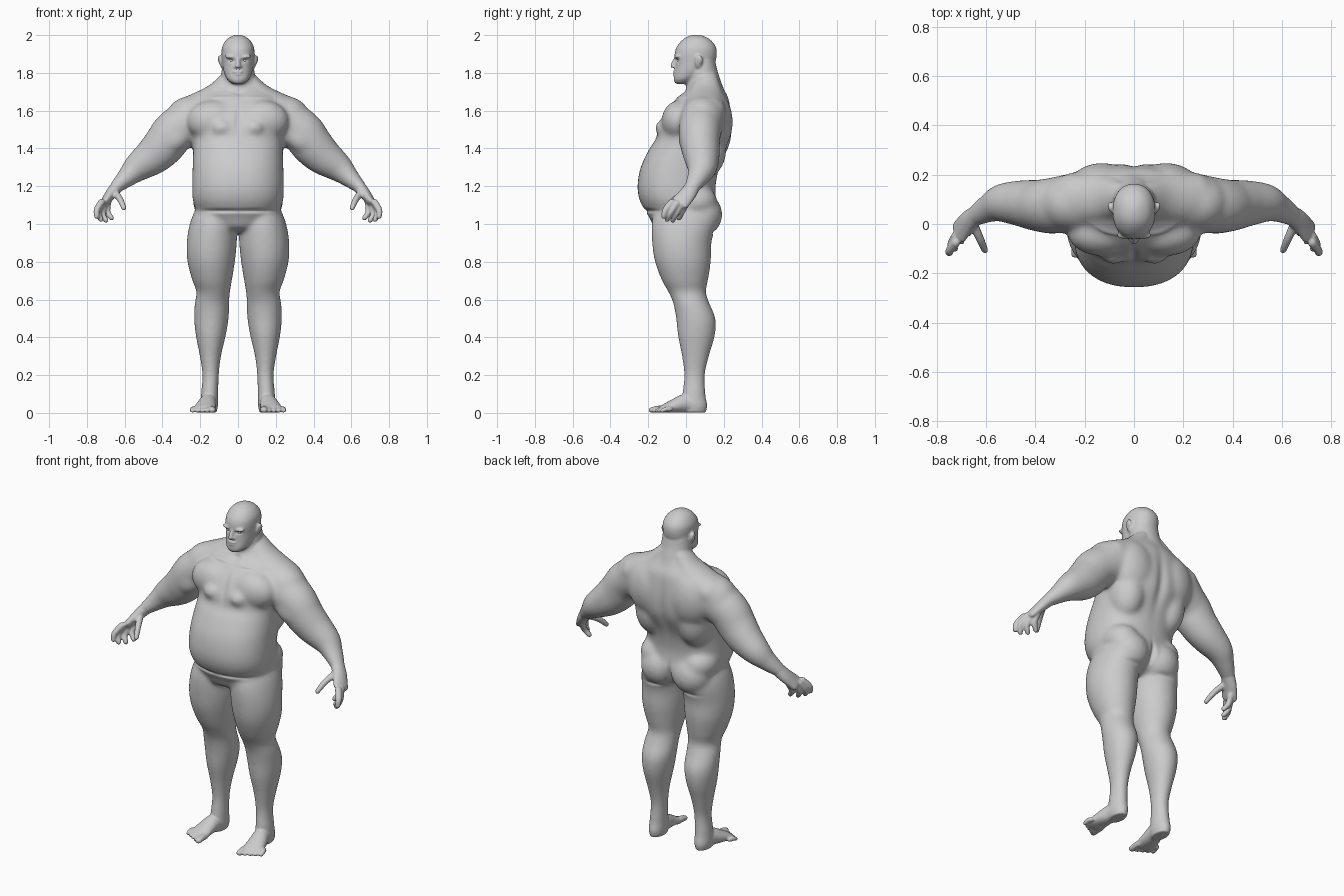
import bpy, bmesh, math
from mathutils import Vector, Matrix

bm = bmesh.new()
X, Y, Z = Vector((1, 0, 0)), Vector((0, 1, 0)), Vector((0, 0, 1))


def spline(rows, steps):
    """Catmull-Rom interpolation through rows of numbers."""
    rows = [Vector(r) for r in rows]
    out = []
    for i in range(len(rows) - 1):
        p0, p1 = rows[max(i - 1, 0)], rows[i]
        p2, p3 = rows[i + 1], rows[min(i + 2, len(rows) - 1)]
        for k in range(steps):
            t = k / steps
            out.append(0.5 * (2 * p1 + (p2 - p0) * t + (2 * p0 - 5 * p1 + 4 * p2 - p3) * t * t
                              + (3 * p1 - p0 - 3 * p2 + p3) * t ** 3))
    return out + [rows[-1]]


def tube(rows, s=1, ref=Y, flat=False, power=2.0, n=32, steps=5):
    """Loft ellipses (x, y, z, side radius, ref radius) with rounded ends; s mirrors in x."""
    rows = spline(rows, steps)
    pts = [Vector(r[:3]) for r in rows]
    rings = []
    data = []
    for i, r in enumerate(rows):
        t = (pts[min(i + 1, len(pts) - 1)] - pts[max(i - 1, 0)]).normalized()
        u, v = X, Y
        if not flat:
            v = (ref - t * ref.dot(t)).normalized()
            u = v.cross(t)
        data.append((pts[i], u, v, r[3], r[4], t))
    if not flat:  # domed ends
        for end, sign in ((0, -1), (-1, 1)):
            p, u, v, a, b, t = data[end]
            caps = [(p + t * sign * min(a, b) * math.sin(w), u, v, a * math.cos(w), b * math.cos(w), t)
                    for w in (0.5, 0.9, 1.25, 1.5)]
            data = caps[::-1] + data if end == 0 else data + caps
    for p, u, v, a, b, t in data:
        ring = []
        for k in range(n):
            c, d = math.cos(k * math.tau / n), math.sin(k * math.tau / n)
            c = math.copysign(abs(c) ** (2 / power), c)
            d = math.copysign(abs(d) ** (2 / power), d)
            q = p + u * (a * c) + v * (b * d)
            ring.append(bm.verts.new((q.x * s, q.y, max(q.z, 0.001))))
        rings.append(ring)
    for r0, r1 in zip(rings, rings[1:]):
        for k in range(n):
            bm.faces.new((r0[k], r0[(k + 1) % n], r1[(k + 1) % n], r1[k]))
    bm.faces.new(rings[0])
    bm.faces.new(rings[-1])


def stack(rows, s=1, power=2.0, n=32):
    """Horizontal loft from rows of (z, centre x, half width, front y, back y)."""
    tube([(cx, (f + b) / 2, z, w, (b - f) / 2) for z, cx, w, f, b in rows], s, flat=True, power=power, n=n)


def blob(c, r, s=1, tilt=0):
    m = Matrix.Translation((c[0] * s, c[1], c[2])) @ Matrix.Rotation(tilt * s, 4, 'Y') @ Matrix.Diagonal((*r, 1))
    bmesh.ops.create_uvsphere(bm, u_segments=28, v_segments=18, radius=1, matrix=m)


# Torso with a hanging belly
stack([(1.77, 0, .085, .03, .17), (1.715, 0, .15, .005, .2), (1.67, 0, .215, -.045, .225),
       (1.6, 0, .25, -.105, .238), (1.52, 0, .25, -.145, .245), (1.45, 0, .243, -.16, .24),
       (1.4, 0, .238, -.193, .225), (1.3, 0, .24, -.24, .178), (1.2, 0, .243, -.257, .157),
       (1.13, 0, .24, -.247, .16), (1.08, 0, .225, -.222, .172), (1.03, 0, .2, -.192, .16),
       (.98, 0, .13, -.165, .11), (.955, 0, .05, -.1, .05)], power=2.3, n=64)

# Neck and skull
stack([(1.62, 0, .12, 0, .21), (1.7, 0, .1, .0, .205), (1.75, 0, .093, .006, .188),
       (1.81, 0, .087, .012, .167), (1.88, 0, .078, .03, .152)])
stack([(1.74, 0, .024, -.054, -.015), (1.752, 0, .045, -.064, .03), (1.775, 0, .063, -.065, .07),
       (1.81, 0, .076, -.061, .12), (1.85, 0, .083, -.058, .152), (1.9, 0, .087, -.06, .163),
       (1.94, 0, .083, -.048, .157), (1.975, 0, .062, -.018, .129), (1.994, 0, .034, .012, .095),
       (2.002, 0, .008, .045, .065)], power=2.15, n=48)

# Nose and lips
tube([(0, -.054, 1.88, .01, .008), (0, -.066, 1.855, .011, .01), (0, -.073, 1.836, .014, .01)])
blob((0, -.06, 1.806), (.026, .011, .006))
blob((0, -.058, 1.793), (.023, .012, .006))

for s in (1, -1):
    # Face sides: brow, nostril, ear
    blob((.036, -.044, 1.884), (.034, .018, .01), s, -.12)
    blob((.013, -.06, 1.833), (.01, .01, .008), s)
    blob((.09, .066, 1.858), (.011, .02, .036), s, .25)
    blob((.094, .076, 1.868), (.013, .013, .025), s, .25)
    # Trapezius, breast, shoulder blade
    tube([(.03, .11, 1.78, .05, .055), (.12, .105, 1.685, .06, .09), (.25, .1, 1.595, .085, .11)], s)
    blob((.13, -.035, 1.545), (.14, .095, .11), s)
    blob((.083, -.108, 1.508), (.06, .056, .05), s)
    blob((.13, .14, 1.54), (.14, .108, .17), s)
    blob((.14, .1, 1.4), (.1, .115, .16), s)
    # Flank fold and buttock
    blob((.14, .05, 1.12), (.1, .115, .09), s)
    blob((.105, .085, 1.05), (.115, .108, .115), s)
    # Arm
    blob((.255, .085, 1.55), (.13, .118, .127), s)
    tube([(.2, .09, 1.57, .125, .125), (.33, .075, 1.495, .117, .113), (.39, .075, 1.42, .112, .105),
          (.45, .083, 1.36, .101, .096), (.53, .085, 1.3, .078, .08), (.585, .065, 1.25, .055, .059),
          (.635, .038, 1.205, .037, .043)], s)
    blob((.33, .015, 1.455), (.1, .056, .07), s, .75)
    # Palm and digits
    tube([(.635, .038, 1.205, .035, .04), (.672, .01, 1.16, .03, .045), (.708, -.032, 1.112, .022, .05)], s)
    for knuckle, mid, tip in (((.722, -.075, 1.115), (.747, -.108, 1.075), (.748, -.118, 1.04)),
                              ((.722, -.05, 1.108), (.74, -.083, 1.06), (.726, -.1, 1.024)),
                              ((.708, -.024, 1.105), (.718, -.054, 1.055), (.699, -.07, 1.02)),
                              ((.69, .002, 1.112), (.692, -.022, 1.065), (.67, -.036, 1.032)),
                              ((.65, -.002, 1.165), (.624, -.06, 1.13), (.604, -.106, 1.085))):
        tube([(*knuckle, .019, .019), (*mid, .017, .017), (*tip, .014, .014)], s, n=16)
    # Leg
    stack([(1.12, .11, .07, -.1, .1), (1.07, .122, .105, -.16, .145), (1.0, .131, .125, -.182, .158),
           (.9, .139, .133, -.18, .135), (.8, .142, .126, -.165, .132), (.7, .137, .105, -.128, .117),
           (.64, .131, .089, -.094, .106), (.58, .138, .092, -.068, .125), (.5, .141, .092, -.053, .157),
           (.41, .144, .08, -.044, .154), (.3, .146, .057, -.023, .123), (.2, .145, .044, -.011, .101),
           (.1, .15, .045, -.018, .102), (.04, .152, .046, -.03, .112), (.002, .152, .038, -.02, .104)], s)
    # Foot and toes
    tube([(.152, .065, .036, .043, .038), (.158, .0, .05, .045, .05), (.17, -.06, .037, .053, .038),
          (.178, -.12, .021, .06, .022)], s, ref=Z)
    for i in range(5):
        r = .0185 if i == 0 else .0135
        x = .137 + .024 * i
        tube([(x, -.115 + .008 * i, .02, r, r), (x + .002 * i, -.15 + .011 * i, .02, r, r),
              (x + .002 * i, -.183 + .014 * i, r * .8, r, r * .8)], s, ref=Z, n=16)

bmesh.ops.recalc_face_normals(bm, faces=bm.faces)
mesh = bpy.data.meshes.new("body")
bm.to_mesh(mesh)
bm.free()
body = bpy.data.objects.new("body", mesh)
bpy.context.collection.objects.link(body)
bpy.context.view_layer.objects.active = body
body.select_set(True)

# Fuse all parts into one skin and soften the joins
remesh = body.modifiers.new("fuse", 'REMESH')
remesh.mode = 'VOXEL'
remesh.voxel_size = 0.006
soften = body.modifiers.new("soften", 'SMOOTH')
soften.factor = 0.5
soften.iterations = 4
for name in ("fuse", "soften"):
    bpy.ops.object.modifier_apply(modifier=name)

# Blend the large masses of the trunk and limbs much further
group = body.vertex_groups.new(name="flesh")
for v in body.data.vertices:
    w = min((v.co.z - .12) / .1, (1.77 - v.co.z) / .05, (.6 - abs(v.co.x)) / .08, 1)
    if w > 0:
        group.add([v.index], w, 'REPLACE')
blend = body.modifiers.new("blend", 'SMOOTH')
blend.factor = 0.5
blend.iterations = 75
blend.vertex_group = "flesh"
bpy.ops.object.modifier_apply(modifier="blend")

# Sculpted hollows: centre, radii, push
dents = [((.034, -.06, 1.866), (.018, .03, .008), (0, .011, 0)),       # eye socket
         ((0, -.07, 1.8), (.022, .02, .003), (0, .005, 0)),            # mouth
         ((0, .24, 1.42), (.03, .06, .2), (0, -.014, 0)),              # spine
         ((0, .17, 1.04), (.014, .06, .06), (0, -.02, 0)),             # buttock cleft
         ((0, -.14, 1.56), (.016, .06, .07), (0, .01, 0)),             # breastbone
         ((0, .0, 1.69), (.025, .04, .014), (0, .012, 0)),             # throat
         ((.1, -.035, 1.672), (.07, .05, .008), (0, -.007, 0)),        # collar bone
         ((.08, -.2, 1.07), (.13, .08, .01), (0, .012, 0)),            # fold under belly
         ((.1, .17, .955), (.07, .05, .01), (0, -.01, 0)),             # fold under buttock
         ((.104, .005, 1.86), (.014, .006, .012), (-.006, 0, 0))]      # ear
for v in body.data.vertices:
    x = abs(v.co.x)
    s = 1 if v.co.x >= 0 else -1
    for c, r, push in dents:
        d = sum(((p - q) / w) ** 2 for p, q, w in zip((x, v.co.y, v.co.z), c, r))
        if d < 9:
            v.co += Vector((push[0] * s, push[1], push[2])) * math.exp(-d)

# Eyeballs
for s, side in ((1, "left"), (-1, "right")):
    bpy.ops.mesh.primitive_uv_sphere_add(segments=20, ring_count=12, radius=.0115, location=(.034 * s, -.034, 1.866))
    bpy.context.object.name = "eye_" + side
    bpy.ops.object.shade_smooth()

bpy.ops.object.select_all(action='DESELECT')
body.select_set(True)
bpy.context.view_layer.objects.active = body
bpy.ops.object.shade_smooth()
